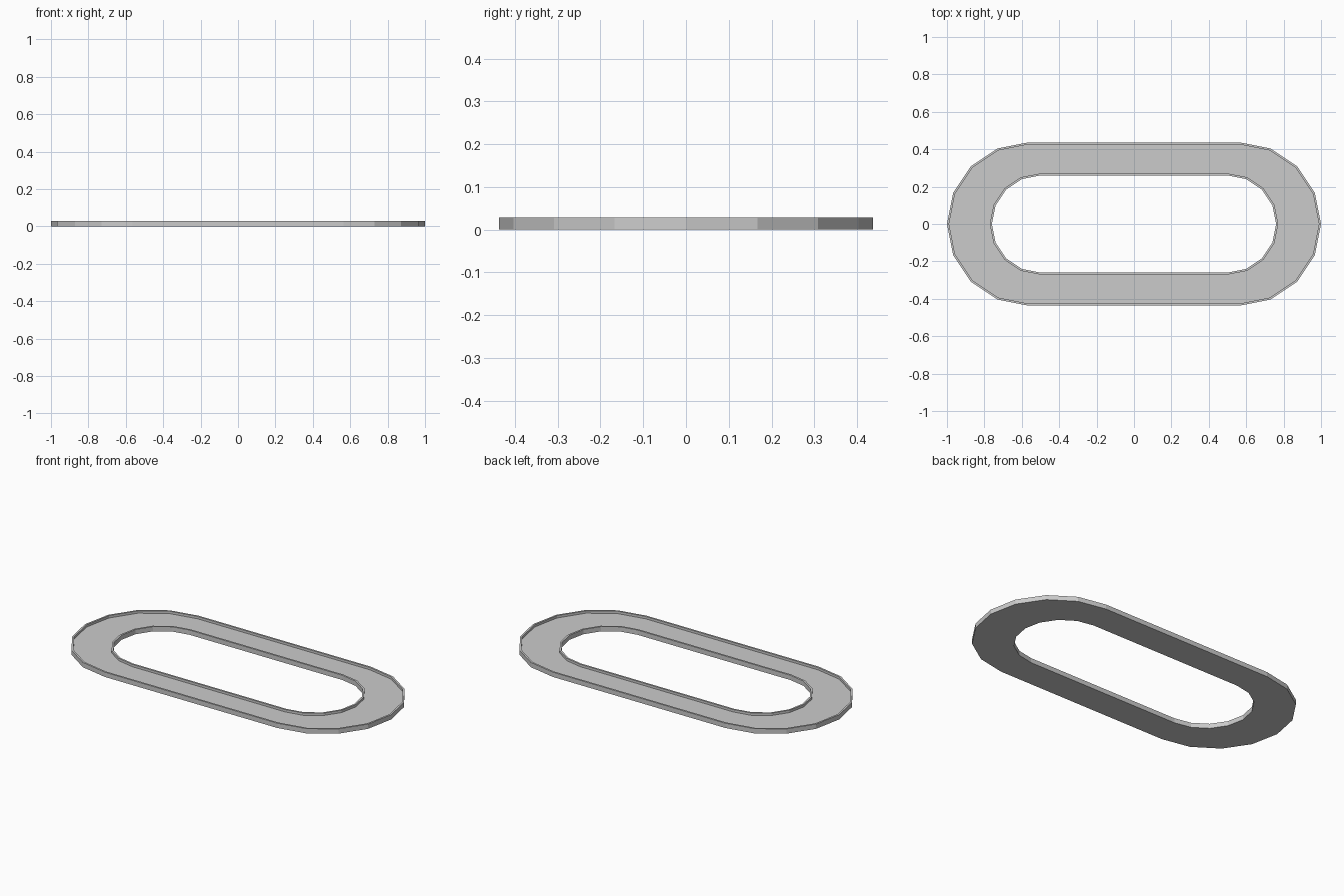
import bpy, bmesh
from math import sin, cos, pi

if "Cube" in bpy.data.objects:
    bpy.data.objects.remove(bpy.data.objects["Cube"])

SEG = 8            # sides per rounded end
HEIGHT = 0.028     # rim height
FLOOR = 0.014      # recessed top surface
RIM = 0.011        # rim wall thickness


def stadium(cx, r, z):
    """Closed loop of points: two half circles joined by straight sides."""
    right = [(-pi / 2 + pi * i / SEG, cx) for i in range(SEG + 1)]
    left = [(pi / 2 + pi * i / SEG, -cx) for i in range(SEG + 1)]
    return [(c + r * cos(a), r * sin(a), z) for a, c in right + left]


# Cross-section walked around the ring: (end centre x, radius, height)
OUT_C, OUT_R = 0.563, 0.437
IN_C, IN_R = 0.5, 0.26
section = [
    (OUT_C, OUT_R, 0), (OUT_C, OUT_R, HEIGHT),                    # outer wall
    (OUT_C, OUT_R - RIM, HEIGHT), (OUT_C, OUT_R - RIM, FLOOR),    # outer rim
    (IN_C, IN_R + RIM, FLOOR), (IN_C, IN_R + RIM, HEIGHT),        # inner rim
    (IN_C, IN_R, HEIGHT), (IN_C, IN_R, 0),                        # hole wall
]

# Oval tray ring with raised lips on both edges
bm = bmesh.new()
loops = [[bm.verts.new(p) for p in stadium(*s)] for s in section]
n = len(loops[0])
for k, a in enumerate(loops):
    b = loops[(k + 1) % len(loops)]
    for i in range(n):
        j = (i + 1) % n
        bm.faces.new((a[i], a[j], b[j], b[i]))
bmesh.ops.recalc_face_normals(bm, faces=bm.faces)
mesh = bpy.data.meshes.new("oval_ring")
bm.to_mesh(mesh)
bm.free()
bpy.context.collection.objects.link(bpy.data.objects.new("oval_ring", mesh))
